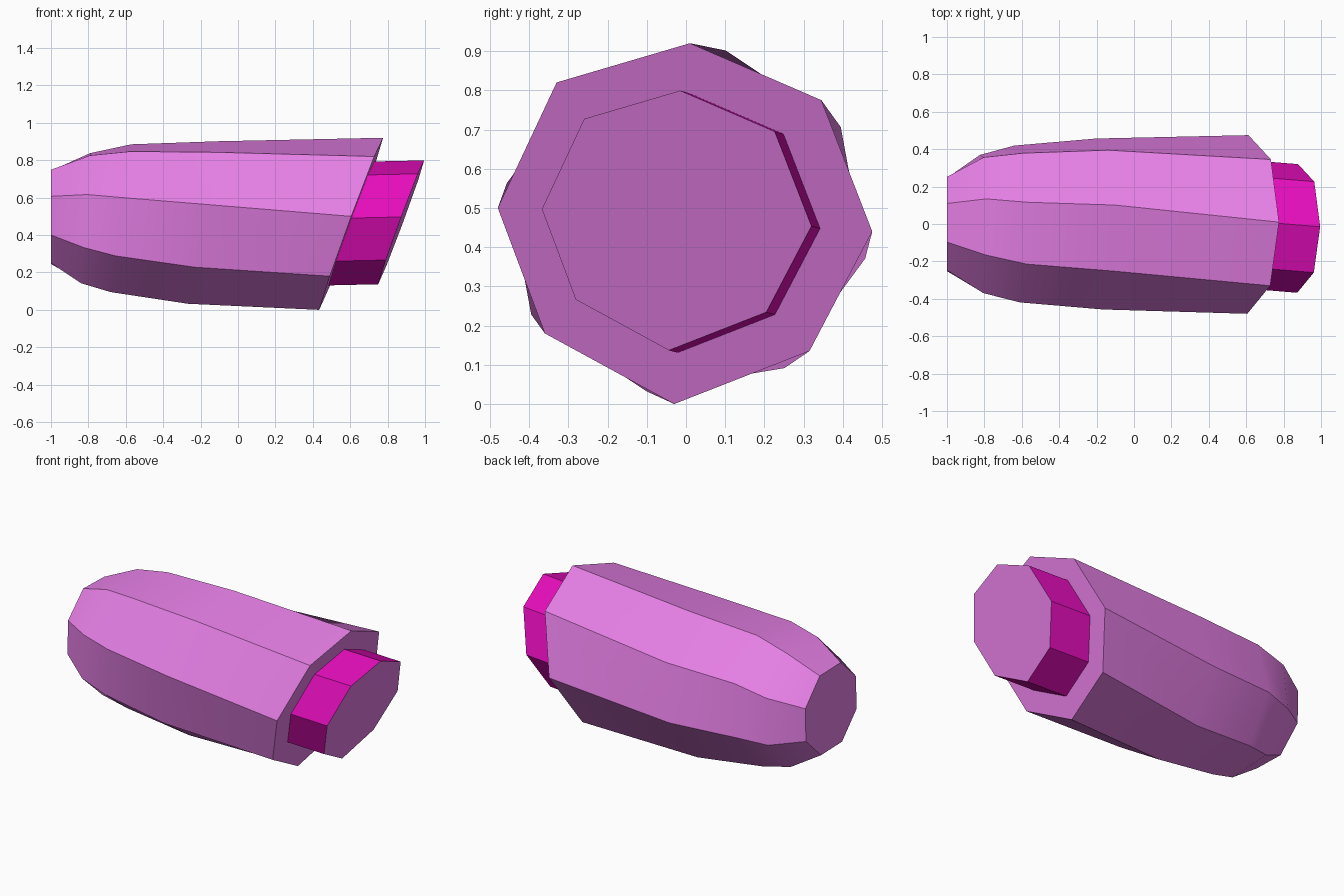
import bpy, bmesh, math

old = bpy.data.objects.get("Cube")
if old:
    bpy.data.objects.remove(old)


def material(name, rgb):
    m = bpy.data.materials.new(name)
    m.use_nodes = True
    col = (*rgb, 1.0)
    m.diffuse_color = col
    m.node_tree.nodes["Principled BSDF"].inputs["Base Color"].default_value = col
    return m


orchid = material("orchid purple", (0.78, 0.21, 0.78))
magenta = material("hot magenta", (0.78, 0.004, 0.50))


def ring(x, slope, cz, ry, rz, start):
    """Eight-sided section, twisted to a start angle and leaning in x with height."""
    pts = []
    for i in range(8):
        a = math.radians(start - 45 * i)
        z = rz * math.sin(a)
        pts.append((x + slope * z, ry * math.cos(a), cz + z))
    return pts


# Slanted mouth section (y, z relative to its centre), also scaled for the plug
MOUTH = [(0.01, 0.46), (0.345, 0.315), (0.475, -0.02), (0.315, -0.325),
         (-0.03, -0.46), (-0.36, -0.28), (-0.48, 0.04), (-0.33, 0.36)]


def mouth(scale, dx, cy, cz):
    pts = []
    for y, z in MOUTH:
        py, pz = cy + y * scale, cz + z * scale
        pts.append((0.435 + dx + 0.37 * pz + 0.03 * py, py, pz))
    return pts


def loft(name, rings, mats, cap_start, cap_end):
    """Skin the rings; the end cap takes the last material."""
    bm = bmesh.new()
    loops = [[bm.verts.new(p) for p in r] for r in rings]
    for a, b in zip(loops, loops[1:]):
        for i in range(8):
            j = (i + 1) % 8
            bm.faces.new((b[i], b[j], a[j], a[i]))
    if cap_start:
        bm.faces.new(loops[0])
    if cap_end:
        bm.faces.new(loops[-1][::-1]).material_index = len(mats) - 1
    me = bpy.data.meshes.new(name)
    bm.to_mesh(me)
    bm.free()
    for m in mats:
        me.materials.append(m)
    ob = bpy.data.objects.new(name, me)
    bpy.context.collection.objects.link(ob)
    bpy.ops.object.select_all(action='DESELECT')
    ob.select_set(True)
    bpy.context.view_layer.objects.active = ob
    bpy.ops.object.shade_smooth_by_angle(angle=math.radians(30))
    return ob


plug_base = mouth(0.72, 0.0, 0.0, 0.462)

# Twisted tapering shell, ending in a flat slanted rim around the plug
loft("body_shell", [
    ring(-1.0, 0.0, 0.497, 0.27, 0.27, 66),
    ring(-0.815, 0.07, 0.49, 0.393, 0.37, 70),
    ring(-0.625, 0.14, 0.49, 0.435, 0.41, 74.5),
    ring(-0.185, 0.19, 0.467, 0.468, 0.445, 77.5),
    mouth(1.0, 0.0, 0.0, 0.46),
    plug_base,
], [orchid], True, False)

# Plug with magenta sides and a purple end face
loft("end_plug", [plug_base, mouth(0.72, 0.265, -0.022, 0.468)],
     [magenta, orchid], False, True)
